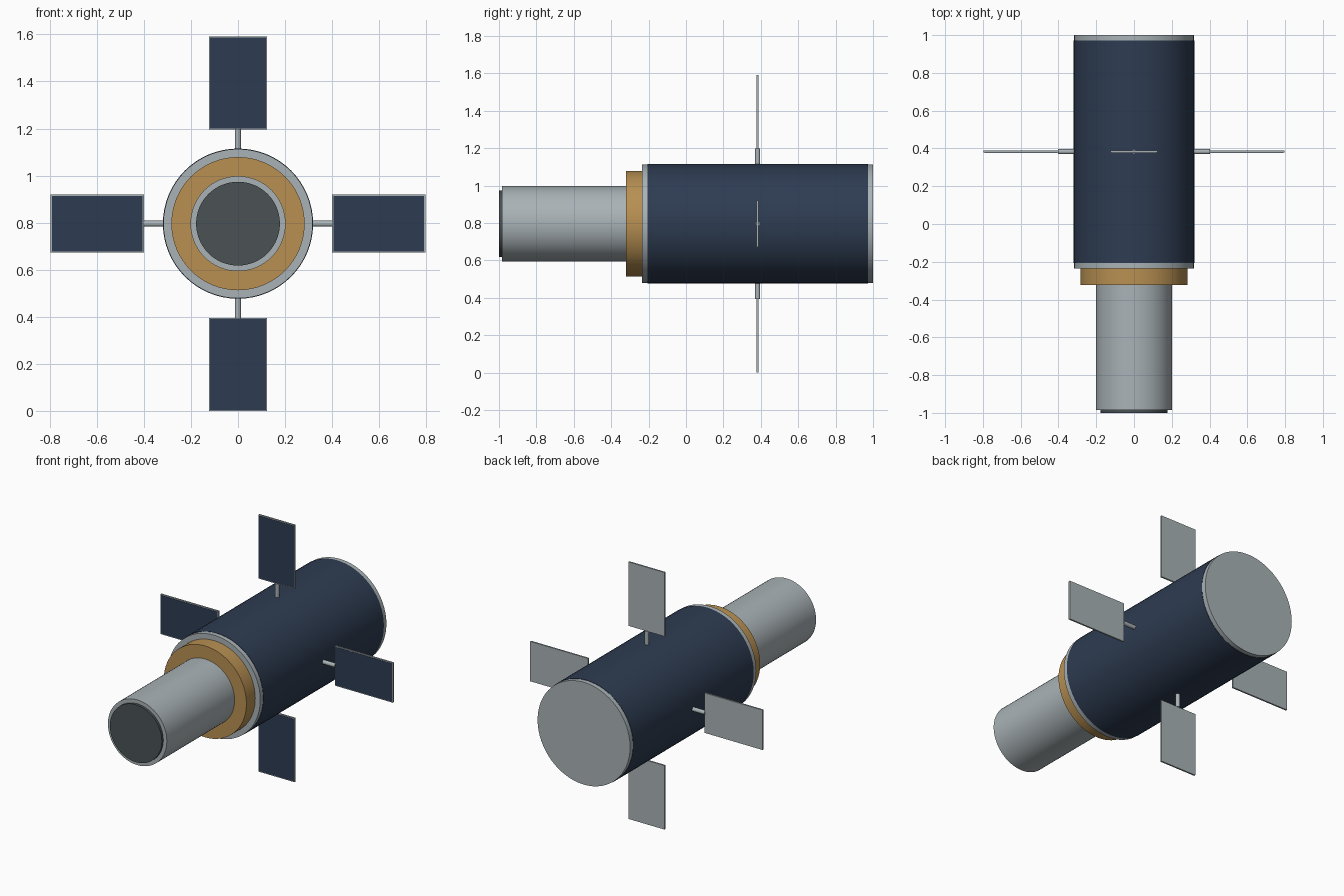
import bpy
import math
from mathutils import Matrix, Vector

cube = bpy.data.objects.get("Cube")
if cube:
    bpy.data.objects.remove(cube, do_unlink=True)

AXIS_Z = 0.796   # height of the station's long axis
PANEL_Y = 0.383  # station of the solar panels


def material(name, rgb):
    m = bpy.data.materials.new(name)
    m.use_nodes = True
    m.diffuse_color = (*rgb, 1)
    m.node_tree.nodes["Principled BSDF"].inputs["Base Color"].default_value = (*rgb, 1)
    return m


GREY = material("light grey metal", (0.40, 0.45, 0.47))
NAVY = material("navy solar cells", (0.027, 0.045, 0.084))
GOLD = material("gold foil", (0.48, 0.28, 0.085))
DARK = material("dark grey", (0.069, 0.084, 0.089))


def tube(name, radius, start, end, mat, sides=64):
    """Solid cylinder between two points."""
    start, end = Vector(start), Vector(end)
    axis = end - start
    bpy.ops.mesh.primitive_cylinder_add(
        vertices=sides, radius=radius, depth=axis.length, location=(start + end) / 2,
        rotation=axis.to_track_quat('Z', 'Y').to_euler())
    obj = bpy.context.object
    obj.name = name
    obj.data.materials.append(mat)
    bpy.ops.object.shade_smooth_by_angle(angle=math.radians(35))
    return obj


def box(name, size, centre, mat):
    bpy.ops.mesh.primitive_cube_add(size=1, location=centre)
    obj = bpy.context.object
    obj.name = name
    obj.scale = size
    obj.data.materials.append(mat)
    return obj


# Main hull, solar sleeve, collar, nose and end cap along the y axis
for name, radius, y0, y1, mat in (
    ("hull", 0.317, -0.235, 1.0, GREY),
    ("solar_sleeve", 0.319, -0.207, 0.972, NAVY),
    ("collar", 0.283, -0.322, -0.23, GOLD),
    ("nose", 0.202, -0.985, -0.31, GREY),
    ("nose_cap", 0.178, -1.0, -0.98, DARK),
):
    tube(name, radius, (0, y0, AXIS_Z), (0, y1, AXIS_Z), mat)

# Four panels on struts, with cells on the front face only
for i, side in enumerate(("left", "top", "right", "bottom")):
    a = i * math.pi / 2
    out = Vector((math.cos(a), 0, math.sin(a)))
    hub = Vector((0, PANEL_Y, AXIS_Z))
    tube(side + "_strut", 0.013, hub + out * 0.30, hub + out * 0.402, GREY, 16)
    length, width = (0.396, 0.247)
    centre = hub + out * 0.598
    flat = i % 2 == 0
    w, h = (length, width) if flat else (width, length)
    box(side + "_panel", (w, 0.01, h), centre, GREY)
    box(side + "_cells", (w - 0.01, 0.002, h - 0.01),
        centre - Vector((0, 0.0055, 0)), NAVY)
